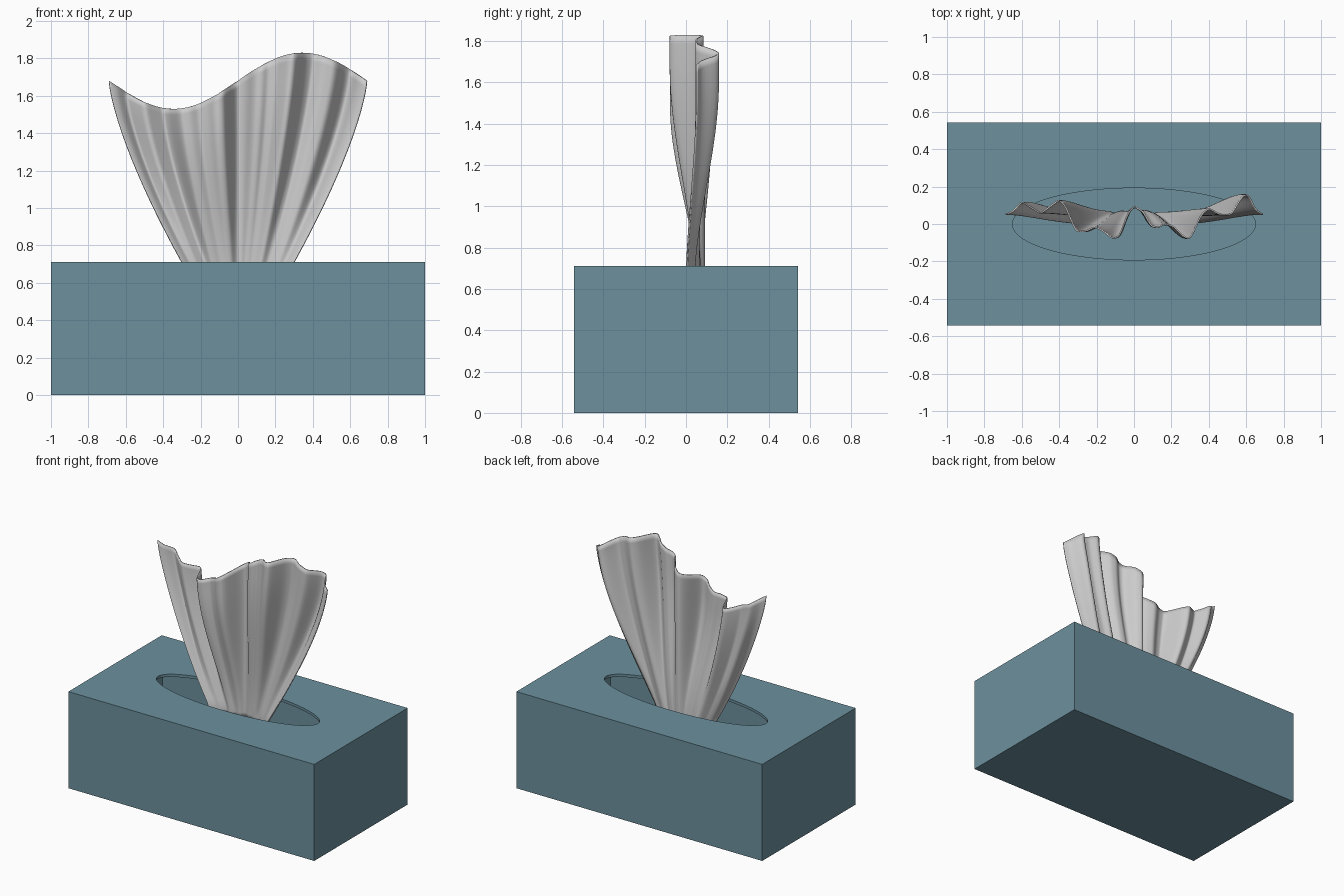
import bpy, bmesh, math

if "Cube" in bpy.data.objects:
    bpy.data.objects.remove(bpy.data.objects["Cube"])

TEAL = (0.15, 0.28, 0.34, 1.0)


def obj_from_bmesh(name, bm):
    me = bpy.data.meshes.new(name)
    bm.to_mesh(me)
    bm.free()
    ob = bpy.data.objects.new(name, me)
    bpy.context.collection.objects.link(ob)
    return ob


def block(name, size, z):
    bm = bmesh.new()
    bmesh.ops.create_cube(bm, size=1)
    bmesh.ops.scale(bm, vec=size, verts=bm.verts)
    bmesh.ops.translate(bm, vec=(0, 0, z), verts=bm.verts)
    return obj_from_bmesh(name, bm)


# Hollow box with an oval opening
H, WALL = 0.71, 0.02
box = block("tissue_box", (2.0, 1.085, H), H / 2)
cavity = block("cavity_cutter", (2 - 2 * WALL, 1.085 - 2 * WALL, H - 2 * WALL), H / 2)

bm = bmesh.new()
bmesh.ops.create_cone(bm, cap_ends=True, segments=96, radius1=1, radius2=1, depth=0.3)
bmesh.ops.scale(bm, vec=(0.65, 0.192, 1), verts=bm.verts)
bmesh.ops.translate(bm, vec=(0, 0, H), verts=bm.verts)
opening = obj_from_bmesh("opening_cutter", bm)

for cutter in (cavity, opening):
    mod = box.modifiers.new(cutter.name, 'BOOLEAN')
    mod.operation = 'DIFFERENCE'
    mod.solver = 'EXACT'
    mod.object = cutter
    cutter.hide_render = True
    cutter.hide_set(True)

mat = bpy.data.materials.new("teal_card")
mat.diffuse_color = TEAL
mat.use_nodes = True
mat.node_tree.nodes["Principled BSDF"].inputs["Base Color"].default_value = mat.diffuse_color
box.data.materials.append(mat)

# Pleats along the tissue's top edge, as (x, y) seen from above
PLEATS = [(-0.69, 0.05), (-0.65, 0.065), (-0.60, 0.12), (-0.50, 0.055), (-0.40, 0.13),
          (-0.37, 0.10), (-0.31, -0.04), (-0.26, -0.04), (-0.21, -0.015), (-0.16, -0.04),
          (-0.12, -0.075), (-0.08, -0.07), (-0.03, 0.06), (0.0, 0.095), (0.05, 0.065),
          (0.09, -0.01), (0.13, -0.02), (0.16, 0.0), (0.21, -0.01), (0.27, -0.07),
          (0.30, -0.08), (0.36, 0.05), (0.40, 0.085), (0.46, 0.05), (0.52, 0.05),
          (0.58, 0.15), (0.61, 0.16), (0.65, 0.075), (0.69, 0.05)]


def pleat(x):
    x = max(-0.69, min(0.69, x))
    for (x0, y0), (x1, y1) in zip(PLEATS, PLEATS[1:]):
        if x <= x1:
            return y0 + (y1 - y0) * (x - x0) / (x1 - x0)
    return PLEATS[-1][1]


def soft_pleat(x):
    return sum(pleat(x + k * 0.006) for k in (-2, -1, 0, 1, 2)) / 5


# Tissue sheet: narrow arc inside the box fanning out to a wavy top edge
Z0, NU, NV = 0.55, 140, 32
bm = bmesh.new()
rows = []
for j in range(NV + 1):
    v = j / NV
    zm = Z0 + (1.68 - Z0) * v
    half = max(0.24, 0.69 - 0.39 * ((1.68 - zm) / 0.97) ** 1.38)
    t = max(0.0, min(1.0, (zm - 0.55) / 1.0))
    t = t * t * (3 - 2 * t)
    row = []
    for i in range(NU + 1):
        u = 2 * i / NU - 1
        top = soft_pleat(0.69 * u)
        base = 0.08 * (1 - u * u) + 0.12 * (top - 0.03) * (1 - u ** 8)
        z = Z0 + (1.68 + 0.15 * math.sin(math.pi * u) - Z0) * v
        row.append(bm.verts.new((half * u, base + (top - base) * t, z)))
    rows.append(row)
for a, b in zip(rows, rows[1:]):
    for i in range(NU):
        bm.faces.new((a[i], a[i + 1], b[i + 1], b[i]))
tissue = obj_from_bmesh("tissue", bm)
for p in tissue.data.polygons:
    p.use_smooth = True
thick = tissue.modifiers.new("thickness", 'SOLIDIFY')
thick.thickness = 0.008
thick.offset = 0
